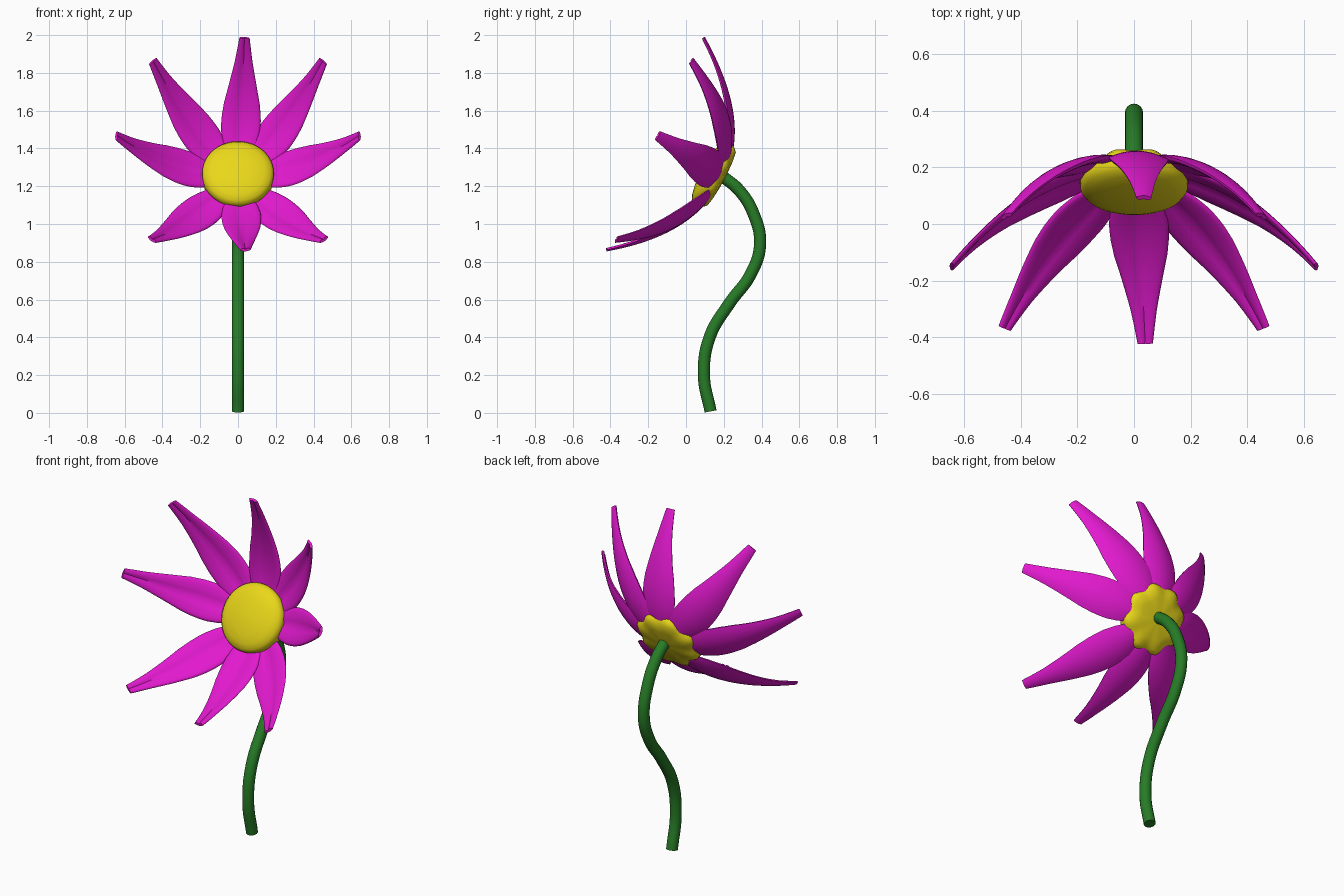
import bpy, bmesh, math
from mathutils import Vector

if "Cube" in bpy.data.objects:
    bpy.data.objects.remove(bpy.data.objects["Cube"])

# Flower head frame: centre, facing direction and in-plane up
TILT = math.radians(28)
P = Vector((0, 0.14, 1.265))
N = Vector((0, -math.cos(TILT), math.sin(TILT)))
U = Vector((0, math.sin(TILT), math.cos(TILT)))
X = Vector((1, 0, 0))


def material(name, rgb):
    m = bpy.data.materials.new(name)
    m.diffuse_color = (*rgb, 1)
    m.use_nodes = True
    m.node_tree.nodes["Principled BSDF"].inputs["Base Color"].default_value = m.diffuse_color
    return m


def skin(name, rings, mat):
    """Join equal closed rings of points into a capped smooth solid."""
    bm = bmesh.new()
    vs = [[bm.verts.new(p) for p in ring] for ring in rings]
    k = len(rings[0])
    for a, b in zip(vs, vs[1:]):
        for i in range(k):
            j = (i + 1) % k
            bm.faces.new((a[i], a[j], b[j], b[i]))
    bm.faces.new(vs[0])
    bm.faces.new(vs[-1])
    bmesh.ops.recalc_face_normals(bm, faces=bm.faces)
    me = bpy.data.meshes.new(name)
    bm.to_mesh(me)
    bm.free()
    ob = bpy.data.objects.new(name, me)
    bpy.context.collection.objects.link(ob)
    me.materials.append(mat)
    bpy.context.view_layer.objects.active = ob
    ob.select_set(True)
    bpy.ops.object.shade_smooth_by_angle(angle=math.radians(50))
    ob.select_set(False)
    return ob


def lerp(table, t):
    for (a, va), (b, vb) in zip(table, table[1:]):
        if t <= b:
            s = (t - a) / (b - a)
            return va + (vb - va) * s
    return table[-1][1]


pink = material("petal_pink", (0.76, 0.01, 0.62))
yellow = material("centre_yellow", (0.82, 0.68, 0.01))
green = material("stem_green", (0.02, 0.2, 0.02))

# Petals: grooved, cupped blades that sweep forward to their tips
WIDTH = [(0.15, 0.05), (0.22, 0.07), (0.32, 0.093), (0.42, 0.105), (0.52, 0.104),
         (0.62, 0.094), (0.75, 0.07), (0.88, 0.045), (1.0, 0.027)]


def petal(name, tip):
    v = Vector(tip) - P
    height = v.dot(N)
    d = v - N * height
    reach = d.length
    d.normalize()
    side = N.cross(d)

    def spine(t):
        return P + d * reach * t + N * (-0.06 + (height + 0.06) * t ** 2.2)

    rings = []
    for i in range(21):
        t = 0.15 + 0.85 * i / 20
        tan = (spine(t + 0.01) - spine(t - 0.01)).normalized()
        up = tan.cross(side).normalized()
        if up.dot(N) < 0:
            up = -up
        w = lerp(WIDTH, t)
        thick = 0.012 + 0.22 * w
        back, front = [], []
        for j in range(13):
            s = -math.cos(math.pi * j / 12)
            h = 0.25 * w * s * s
            c = spine(t) + side * w * s
            back.append(c + up * h)
            if 0 < j < 12:
                groove = 1 - 0.35 * math.exp(-(s / 0.22) ** 2)
                front.append(c + up * (h + thick * math.sqrt(1 - s * s) * groove))
        rings.append(back + front[::-1])
    skin(name, rings, pink)


petal("petal_top", (0.035, 0.10, 1.99))
petal("petal_bottom", (0.04, -0.42, 0.855))
for sx, label in ((1, "right"), (-1, "left")):
    petal("petal_upper_" + label, (sx * 0.455, 0.035, 1.865))
    petal("petal_side_" + label, (sx * 0.65, -0.145, 1.465))
    petal("petal_lower_" + label, (sx * 0.46, -0.365, 0.91))

# Flower centre: domed front, scalloped back rim
PROFILE = [(0.062, 0.004), (0.06, 0.05), (0.054, 0.1), (0.044, 0.145), (0.03, 0.175),
           (0.012, 0.189), (-0.012, 0.19), (-0.035, 0.18), (-0.055, 0.16),
           (-0.064, 0.11), (-0.068, 0.05), (-0.07, 0.004)]
rings = []
for n, r in PROFILE:
    ring = []
    for i in range(64):
        a = 2 * math.pi * i / 64
        wave = 1 - 0.06 * math.cos(8 * a) if n < -0.02 else 1
        ring.append(P + N * n + (X * math.cos(a) + U * math.sin(a)) * r * wave)
    rings.append(ring)
skin("flower_centre", rings, yellow)

# Stem: S-curved round tube
PATH = [(0.13, 0.008), (0.095, 0.2), (0.125, 0.4), (0.23, 0.58), (0.34, 0.73),
        (0.392, 0.89), (0.355, 1.06), (0.28, 1.18), (0.19, 1.255)]
cu = bpy.data.curves.new("stem", 'CURVE')
cu.dimensions = '3D'
cu.bevel_depth = 0.032
cu.bevel_resolution = 6
cu.use_fill_caps = True
sp = cu.splines.new('BEZIER')
sp.bezier_points.add(len(PATH) - 1)
for bp, (y, z) in zip(sp.bezier_points, PATH):
    bp.co = (0, y, z)
    bp.handle_left_type = bp.handle_right_type = 'AUTO'
cu.materials.append(green)
bpy.context.collection.objects.link(bpy.data.objects.new("stem", cu))
